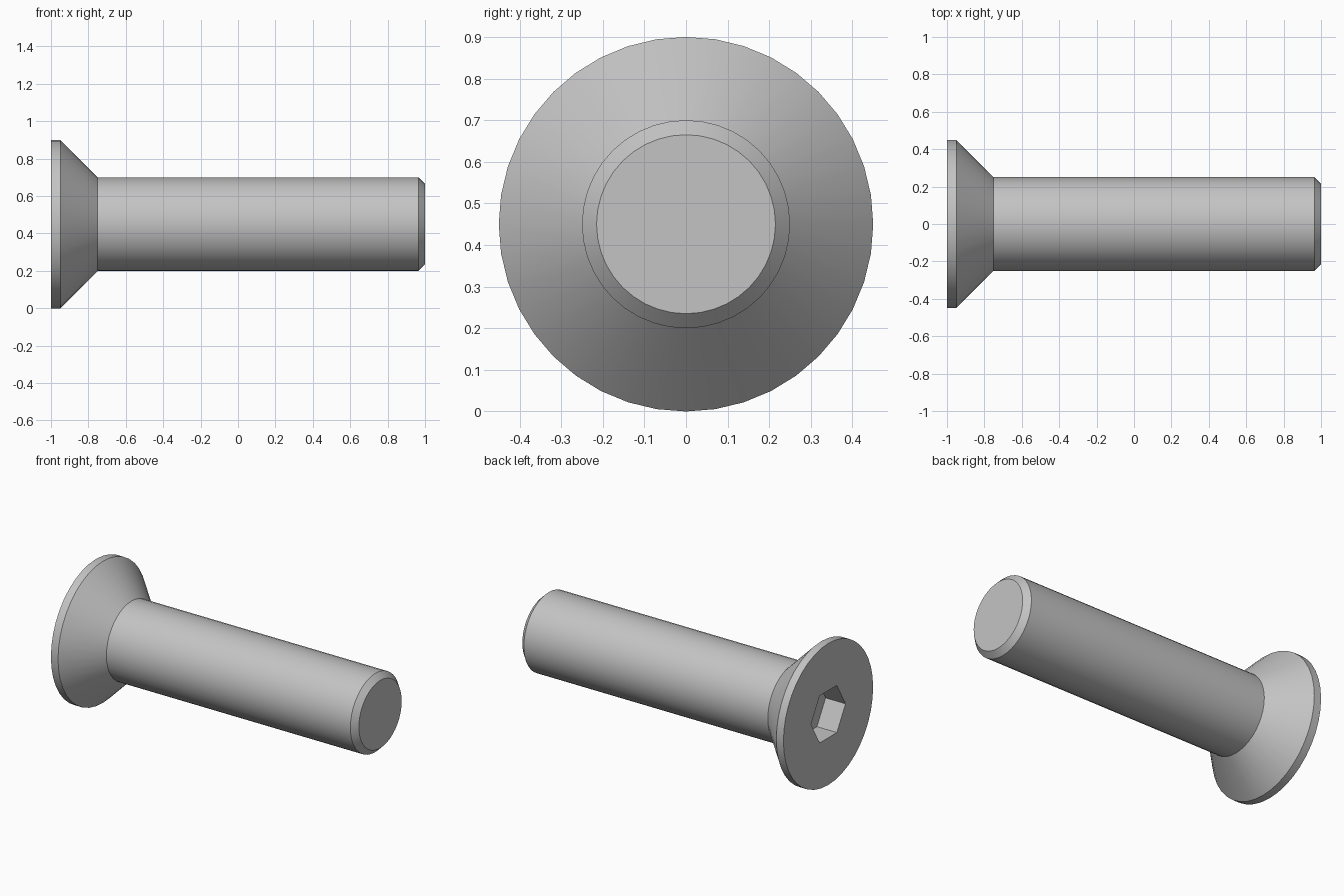
import bpy
import bmesh
from math import cos, sin, pi, radians

cube = bpy.data.objects.get("Cube")
if cube:
    bpy.data.objects.remove(cube, do_unlink=True)

AXIS_Z = 0.45       # height of the screw axis
SIDES = 40          # sides of the turned body
HEX_RADIUS = 0.173  # corner radius of the socket
HEX_DEPTH = 0.14

# Plain steel
steel = bpy.data.materials.new("steel grey")
steel.use_nodes = True
colour = (0.55, 0.55, 0.55, 1)
steel.diffuse_color = colour
steel.node_tree.nodes["Principled BSDF"].inputs["Base Color"].default_value = colour

bm = bmesh.new()


def ring(x, radius, sides):
    """Ring of vertices around the screw axis."""
    angles = [2 * pi * i / sides for i in range(sides)]
    return [bm.verts.new((x, radius * cos(a), AXIS_Z + radius * sin(a))) for a in angles]


def wall(a, b):
    """Join two rings with quads."""
    n = len(a)
    for i in range(n):
        j = (i + 1) % n
        bm.faces.new((a[i], a[j], b[j], b[i]))


def loop_edges(verts):
    return [bm.edges.get((v, verts[i - 1])) for i, v in enumerate(verts)]


# Turned body: head rim, countersunk cone, shank and chamfered tip (x, radius)
profile = [(-1, 0.45), (-0.95, 0.45), (-0.75, 0.25), (0.965, 0.25), (1, 0.215)]
rings = [ring(x, r, SIDES) for x, r in profile]
for a, b in zip(rings, rings[1:]):
    wall(a, b)
bm.faces.new(rings[-1])

# Hexagonal socket, corners pointing along y
mouth = ring(-1, HEX_RADIUS, 6)
floor = ring(-1 + HEX_DEPTH, HEX_RADIUS, 6)
wall(mouth, floor)
bm.faces.new(floor)

# Flat head face around the socket
bmesh.ops.triangle_fill(bm, use_beauty=True, normal=(-1, 0, 0),
                        edges=loop_edges(rings[0]) + loop_edges(mouth))
bmesh.ops.recalc_face_normals(bm, faces=bm.faces[:])

mesh = bpy.data.meshes.new("countersunk_screw")
bm.to_mesh(mesh)
bm.free()
mesh.materials.append(steel)
screw = bpy.data.objects.new("countersunk_screw", mesh)
bpy.context.collection.objects.link(screw)

# Smooth round walls, crisp edges
bpy.ops.object.select_all(action="DESELECT")
screw.select_set(True)
bpy.context.view_layer.objects.active = screw
bpy.ops.object.shade_smooth_by_angle(angle=radians(30))
